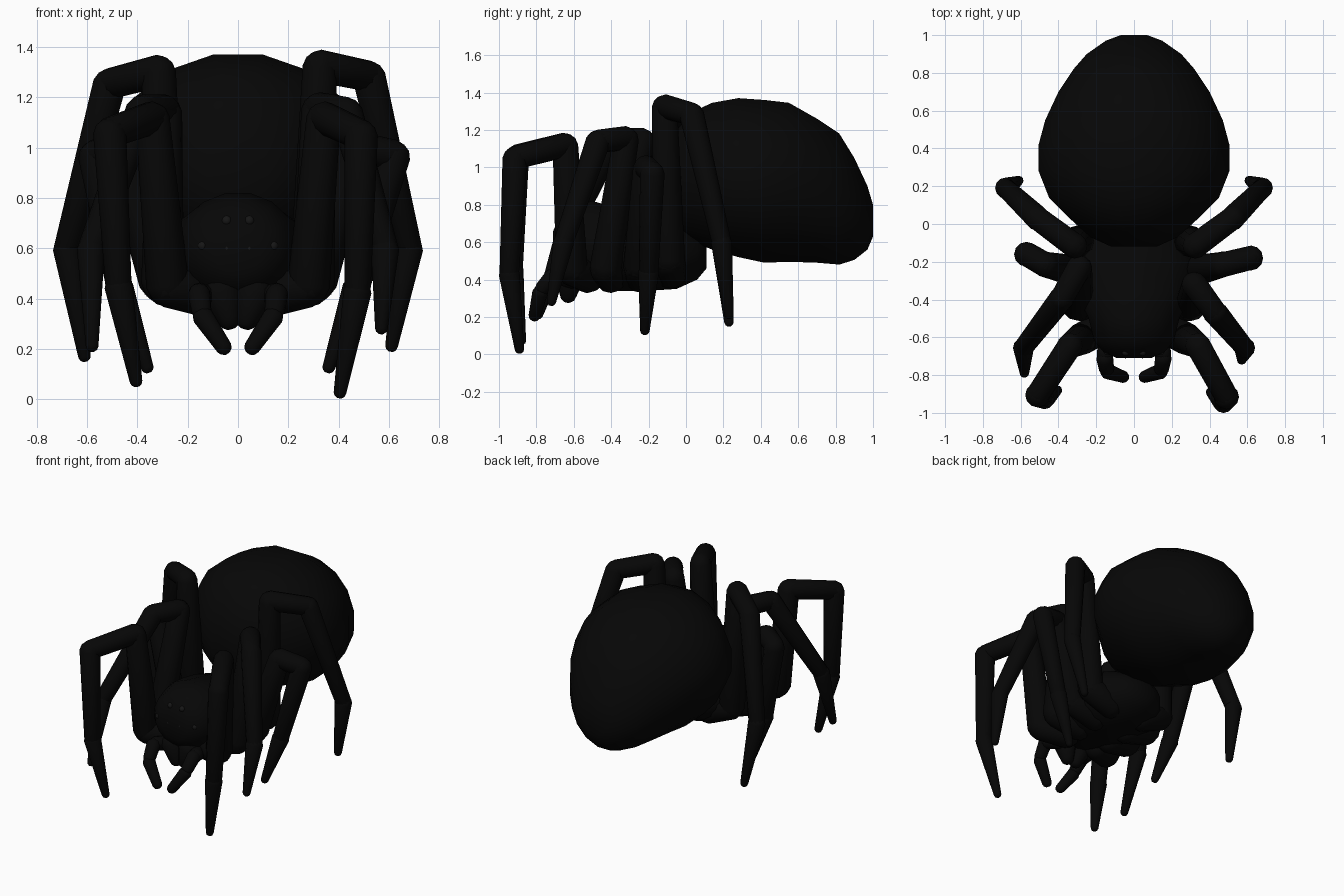
import bpy, bmesh, math
from mathutils import Vector

if "Cube" in bpy.data.objects:
    bpy.data.objects.remove(bpy.data.objects["Cube"])


def material(name, v):
    m = bpy.data.materials.new(name)
    m.diffuse_color = (v, v, v, 1)
    m.use_nodes = True
    m.node_tree.nodes["Principled BSDF"].inputs["Base Color"].default_value = m.diffuse_color
    return m


BLACK = material("black", 0.002)
EYE = material("eye_grey", 0.008)


def loft(name, rings, n, mat=BLACK):
    """Skin a list of rings (centre, side vector, up vector) and cap both ends."""
    bm = bmesh.new()
    loops = []
    for c, u, v in rings:
        loops.append([bm.verts.new(c + u * math.cos(2 * math.pi * (i + .5) / n)
                                   + v * math.sin(2 * math.pi * (i + .5) / n)) for i in range(n)])
    for a, b in zip(loops, loops[1:]):
        for i in range(n):
            j = (i + 1) % n
            bm.faces.new((a[i], a[j], b[j], b[i]))
    bm.faces.new(loops[0][::-1])
    bm.faces.new(loops[-1])
    bmesh.ops.recalc_face_normals(bm, faces=bm.faces)
    for f in bm.faces:
        f.smooth = True
    me = bpy.data.meshes.new(name)
    bm.to_mesh(me)
    bm.free()
    me.materials.append(mat)
    ob = bpy.data.objects.new(name, me)
    bpy.context.collection.objects.link(ob)
    return ob


def limb(name, p, q, r0, r1, n=12):
    """Tapered limb segment with rounded ends."""
    p, q = Vector(p), Vector(q)
    d = (q - p).normalized()
    u = d.orthogonal().normalized()
    v = d.cross(u)
    prof = [(p - d * r0 * .8, r0 * .4), (p - d * r0 * .5, r0 * .8), (p, r0),
            (q, r1), (q + d * r1 * .5, r1 * .8), (q + d * r1 * .8, r1 * .4)]
    return loft(name, [(c, u * r, v * r) for c, r in prof], n)


def body(name, sections, n):
    """Body from cross-sections: y, bottom z, top z, half width."""
    k = 1 / math.cos(math.pi / n)
    return loft(name, [(Vector((0, y, (a + b) / 2)), Vector((w * k, 0, 0)), Vector((0, 0, (b - a) / 2 * k)))
                       for y, a, b, w in sections], n)


# Big rounded abdomen, lower at the rear
body("abdomen", [(-.12, .78, 1.02, .12), (-.07, .68, 1.17, .23), (.02, .61, 1.29, .33),
                 (.14, .56, 1.345, .45), (.28, .52, 1.37, .505), (.42, .49, 1.36, .505),
                 (.55, .495, 1.345, .47), (.70, .49, 1.26, .40), (.82, .48, 1.18, .32),
                 (.90, .505, 1.05, .25), (.97, .56, .90, .15), (1.0, .63, .80, .07)], 16)

# Head and thorax
body("cephalothorax", [(-.71, .50, .66, .09), (-.68, .45, .73, .16), (-.62, .40, .79, .21),
                       (-.50, .36, .82, .24), (-.36, .34, .78, .31), (-.2, .34, .74, .33),
                       (-.05, .35, .70, .26), (.06, .40, .64, .17), (.11, .46, .58, .08)], 16)

# Legs as joint points on the right side: hip, femur base, knee, patella end, ankle, tip
LEGS = [
    [(.12, -.52, .41), (.28, -.61, .45), (.34, -.645, 1.12), (.49, -.915, 1.05), (.475, -.945, .43), (.405, -.89, .025)],
    [(.12, -.40, .41), (.30, -.43, .46), (.32, -.32, 1.155), (.43, -.47, 1.14), (.585, -.655, .60), (.57, -.72, .28)],
    [(.12, -.24, .41), (.31, -.25, .47), (.47, -.215, 1.0), (.62, -.18, .97), (.47, -.20, .44), (.36, -.22, .125)],
    [(.12, -.08, .43), (.29, -.09, .50), (.325, -.115, 1.325), (.52, .03, 1.285), (.68, .19, .60), (.61, .23, .21)],
]
PARTS = [("coxa", .085, .085), ("femur", .085, .068), ("patella", .066, .062),
         ("tibia", .066, .052), ("tarsus", .056, .025)]
# Small pose differences of the left legs: (leg, joint) -> offset
LEFT = {(0, 3): (-.02, .01, .01), (0, 4): (0, .02, .02), (0, 5): (0, .01, .045),
        (1, 2): (.03, .09, -.01), (1, 3): (.05, .08, .01), (1, 4): (0, 0, 0), (1, 5): (-.01, -.07, -.07),
        (2, 3): (.05, .02, 0), (3, 2): (.01, 0, -.02), (3, 3): (.01, 0, -.03), (3, 5): (0, 0, -.04)}
for i, pts in enumerate(LEGS):
    for side, s in (("right", 1), ("left", -1)):
        P = [Vector((s * x, y, z)) for x, y, z in pts]
        if s < 0:
            P = [p + Vector(LEFT.get((i, k), (0, 0, 0))) for k, p in enumerate(P)]
        for k, (part, a, b) in enumerate(PARTS):
            limb(f"{side}_leg_{i + 1}_{part}", P[k], P[k + 1], a, b)

# Jaws and feelers
for side, s in (("right", 1), ("left", -1)):
    limb(f"{side}_jaw", (s * .065, -.62, .42), (s * .035, -.63, .315), .08, .045)
    limb(f"{side}_feeler_base", (s * .12, -.60, .40), (s * .155, -.69, .42), .05, .045)
    limb(f"{side}_feeler_middle", (s * .155, -.71, .42), (s * .145, -.77, .35), .045, .04)
    limb(f"{side}_feeler_tip", (s * .14, -.78, .33), (s * .055, -.81, .205), .042, .032)

# Eyes on the face: x, y, z
for x, y, z in [(.045, -.692, .60), (.14, -.675, .61), (.045, -.678, .71)]:
    for side, s in (("right", 1), ("left", -1)):
        bm = bmesh.new()
        bmesh.ops.create_uvsphere(bm, u_segments=10, v_segments=6, radius=.02)
        for f in bm.faces:
            f.smooth = True
        me = bpy.data.meshes.new("eye")
        bm.to_mesh(me)
        bm.free()
        me.materials.append(EYE)
        ob = bpy.data.objects.new(f"{side}_eye", me)
        ob.location = (s * x, y, z)
        bpy.context.collection.objects.link(ob)
